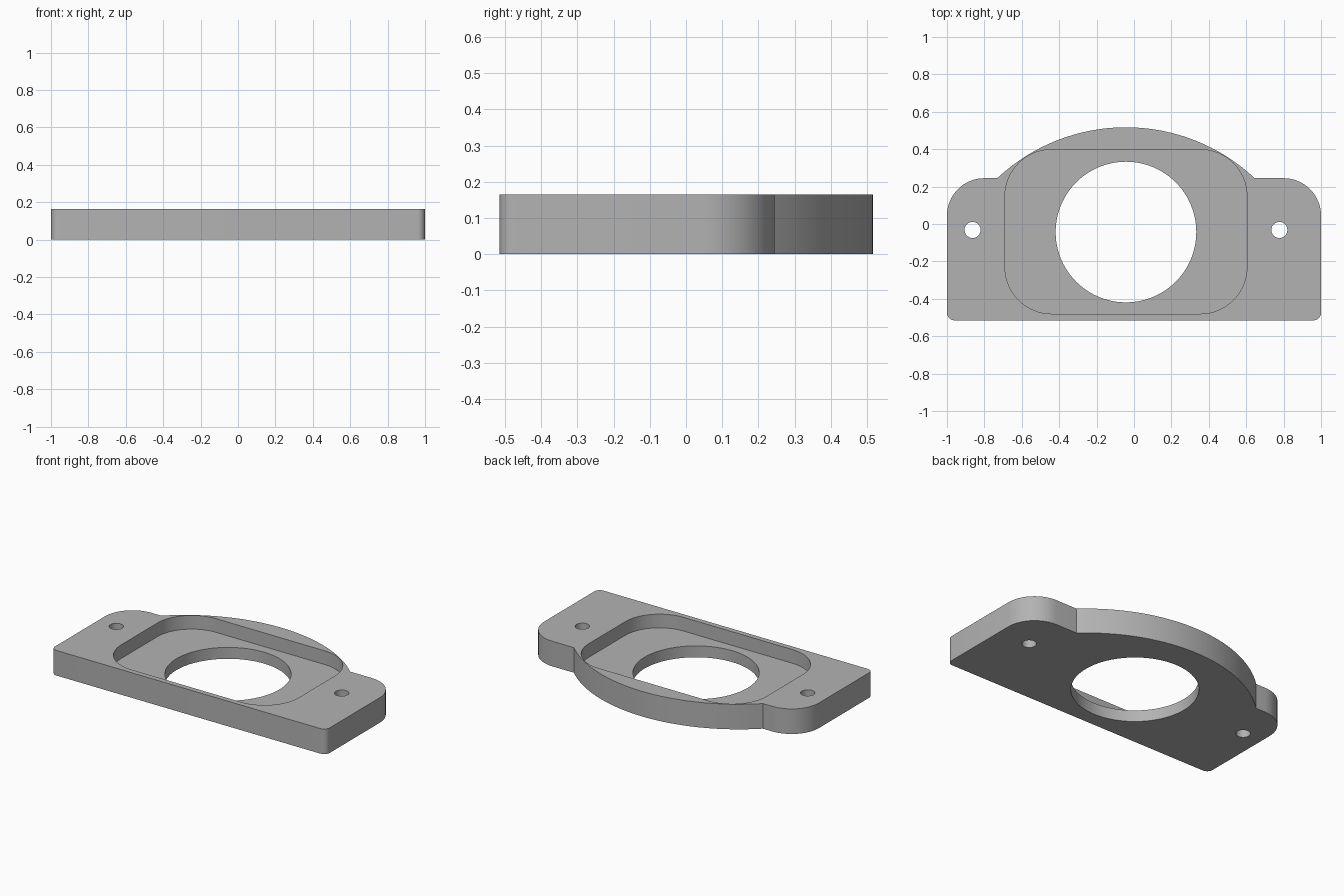
import bpy, bmesh, math

if "Cube" in bpy.data.objects:
    bpy.data.objects.remove(bpy.data.objects["Cube"], do_unlink=True)

HEIGHT = 0.165
FLOOR = 0.075
CX = -0.043  # centre line of the opening and fixing holes

grey = bpy.data.materials.new("plain grey")
grey.use_nodes = True
colour = (0.45, 0.45, 0.45, 1)
grey.diffuse_color = colour
grey.node_tree.nodes["Principled BSDF"].inputs["Base Color"].default_value = colour


def arc(cx, cy, r, start, end, steps):
    """Points along a circular arc, angles in degrees."""
    angles = [math.radians(start + (end - start) * i / steps) for i in range(steps + 1)]
    return [(cx + r * math.cos(a), cy + r * math.sin(a)) for a in angles]


def prism(name, outline, z0, z1):
    """Extrude a closed outline from z0 to z1."""
    bm = bmesh.new()
    base = bm.faces.new([bm.verts.new((x, y, z0)) for x, y in outline])
    top = bmesh.ops.extrude_face_region(bm, geom=[base])["geom"]
    verts = [v for v in top if isinstance(v, bmesh.types.BMVert)]
    bmesh.ops.translate(bm, verts=verts, vec=(0, 0, z1 - z0))
    bmesh.ops.recalc_face_normals(bm, faces=bm.faces)
    mesh = bpy.data.meshes.new(name)
    bm.to_mesh(mesh)
    bm.free()
    mesh.materials.append(grey)
    obj = bpy.data.objects.new(name, mesh)
    bpy.context.collection.objects.link(obj)
    return obj


def circle(cx, cy, r, steps):
    return arc(cx, cy, r, 0, 360, steps)[:-1]


def rounded_rectangle(x0, x1, y0, y1, r):
    return (arc(x1 - r, y0 + r, r, -90, 0, 16) + arc(x1 - r, y1 - r, r, 0, 90, 16)
            + arc(x0 + r, y1 - r, r, 90, 180, 16) + arc(x0 + r, y0 + r, r, 180, 270, 16))


# Plate outline: small front corners, round shoulders and a bowed back
FRONT, SHOULDER, BACK = -0.515, 0.245, 0.517
half, rise = 0.688, BACK - SHOULDER
bow_r = (half ** 2 + rise ** 2) / (2 * rise)
sweep = math.degrees(math.asin(half / bow_r))
outline = (arc(0.96, FRONT + 0.04, 0.04, -90, 0, 8)
           + arc(0.8, SHOULDER - 0.2, 0.2, 0, 90, 16)
           + arc(CX, BACK - bow_r, bow_r, 90 - sweep, 90 + sweep, 48)
           + arc(-0.8, SHOULDER - 0.2, 0.2, 90, 180, 16)
           + arc(-0.96, FRONT + 0.04, 0.04, 180, 270, 8))
plate = prism("mounting_plate", outline, 0, HEIGHT)

# Cutters: recess, large opening and the two fixing holes
cutters = [
    prism("recess_cutter", rounded_rectangle(CX - 0.647, CX + 0.647, -0.48, 0.398, 0.25), FLOOR, 0.3),
    prism("opening_cutter", circle(CX, -0.043, 0.376, 96), -0.1, 0.3),
]
for side, sign in (("left", 1), ("right", -1)):
    cutters.append(prism(side + "_hole_cutter", circle(CX + sign * 0.82, -0.032, 0.043, 32), -0.1, 0.3))

bpy.context.view_layer.objects.active = plate
for cutter in cutters:
    mod = plate.modifiers.new(cutter.name, "BOOLEAN")
    mod.operation = "DIFFERENCE"
    mod.solver = "EXACT"
    mod.object = cutter
    bpy.ops.object.modifier_apply(modifier=mod.name)
for cutter in cutters:
    bpy.data.objects.remove(cutter, do_unlink=True)

# Smooth curved walls, crisp rims
bpy.ops.object.select_all(action="DESELECT")
plate.select_set(True)
bpy.ops.object.shade_smooth_by_angle(angle=math.radians(30))
